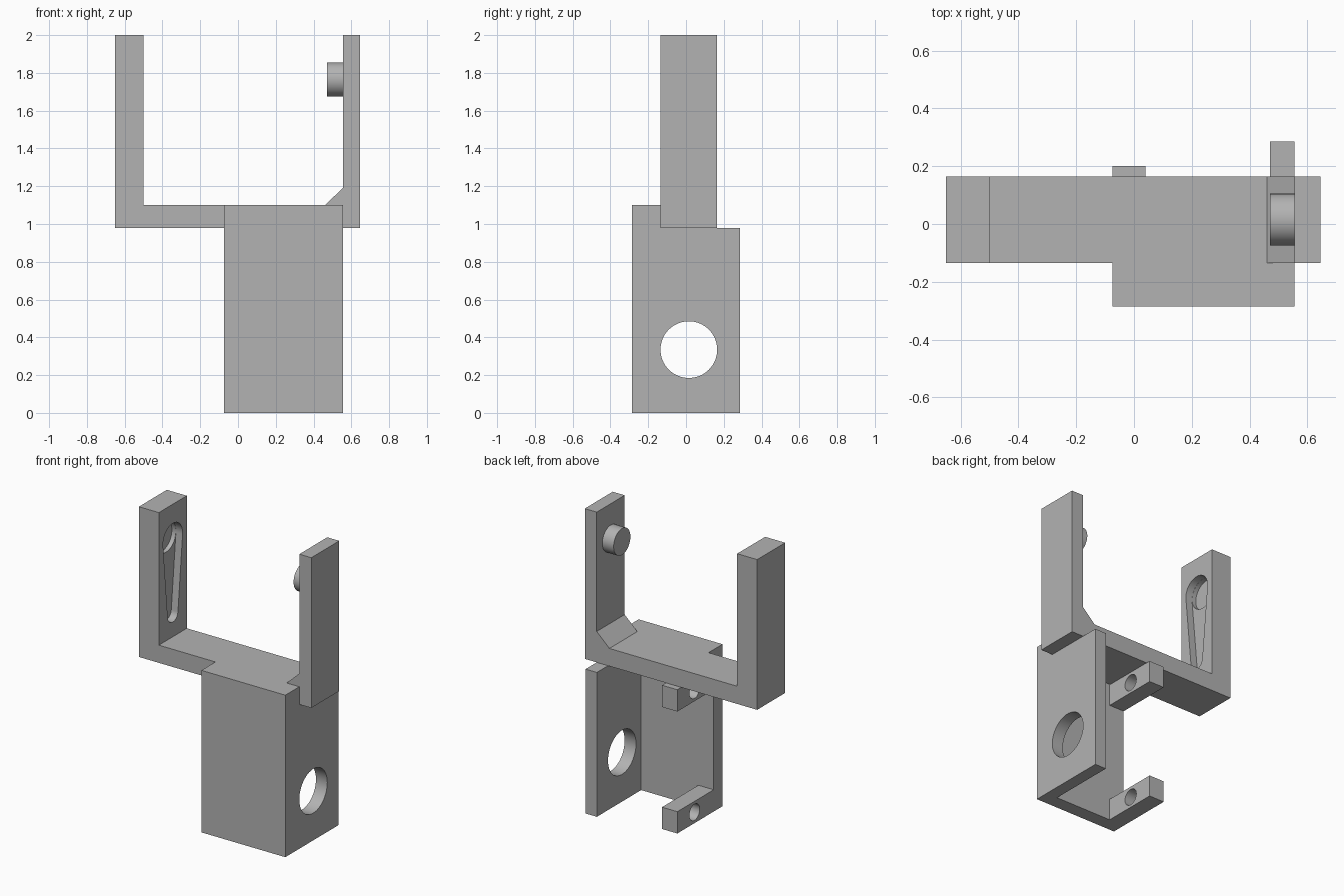
import bpy, bmesh, math
from mathutils import Matrix, Vector

cube = bpy.data.objects.get("Cube")
if cube:
    bpy.data.objects.remove(cube, do_unlink=True)

grey = bpy.data.materials.new("plain_grey")
grey.use_nodes = True
GREY = (0.45, 0.45, 0.45, 1)
grey.diffuse_color = GREY
grey.node_tree.nodes["Principled BSDF"].inputs["Base Color"].default_value = GREY


def finish(name, bm):
    bmesh.ops.recalc_face_normals(bm, faces=bm.faces)
    mesh = bpy.data.meshes.new(name)
    bm.to_mesh(mesh)
    bm.free()
    mesh.materials.append(grey)
    obj = bpy.data.objects.new(name, mesh)
    bpy.context.collection.objects.link(obj)
    return obj


def prism(name, points, direction):
    """Extrude a flat outline of 3D points along a direction."""
    bm = bmesh.new()
    face = bm.faces.new([bm.verts.new(p) for p in points])
    new = bmesh.ops.extrude_face_region(bm, geom=[face])["geom"]
    verts = [v for v in new if isinstance(v, bmesh.types.BMVert)]
    bmesh.ops.translate(bm, verts=verts, vec=Vector(direction))
    return finish(name, bm)


def box(name, x, y, z):
    outline = [(x[0], y[0], z[0]), (x[1], y[0], z[0]), (x[1], y[0], z[1]), (x[0], y[0], z[1])]
    return prism(name, outline, (0, y[1] - y[0], 0))


def rod(name, x, y, z, radius):
    """Cylinder lying along x."""
    bm = bmesh.new()
    place = Matrix.Translation(((x[0] + x[1]) / 2, y, z)) @ Matrix.Rotation(math.pi / 2, 4, "Y")
    bmesh.ops.create_cone(bm, cap_ends=True, segments=64, radius1=radius,
                          radius2=radius, depth=x[1] - x[0], matrix=place)
    return finish(name, bm)


def activate(obj):
    bpy.ops.object.select_all(action="DESELECT")
    obj.select_set(True)
    bpy.context.view_layer.objects.active = obj


def cut(obj, cutter):
    activate(obj)
    mod = obj.modifiers.new("cut", "BOOLEAN")
    mod.operation, mod.solver, mod.object = "DIFFERENCE", "EXACT", cutter
    bpy.ops.object.modifier_apply(modifier=mod.name)
    bpy.data.objects.remove(cutter, do_unlink=True)


def smooth(obj):
    activate(obj)
    bpy.ops.object.shade_smooth_by_angle(angle=math.radians(30))


MID = 0.015                # shared y axis of pin, slot and holes
PIN_Z, SLOT_Z = 1.765, 1.255
LEFT, RIGHT = -0.075, 0.555
ARM_Y = (-0.135, 0.165)
DECK = (0.98, 1.1)

# U-shaped yoke: thick arm, deck, bevelled corner and thin arm
profile = [(-0.65, 0.98), (0.645, 0.98), (0.645, 2), (RIGHT, 2), (RIGHT, 1.19),
           (0.46, 1.1), (-0.5, 1.1), (-0.5, 2), (-0.65, 2)]
yoke = prism("yoke", [(x, ARM_Y[0], z) for x, z in profile], (0, ARM_Y[1] - ARM_Y[0], 0))

# Tapered keyhole slot with a deeper round seat in the thick arm
big, small = 0.105, 0.055
lean = math.asin((big - small) / (PIN_Z - SLOT_Z))
outline = []
for radius, centre, start, end in ((big, PIN_Z, -lean, math.pi + lean),
                                   (small, SLOT_Z, math.pi + lean, 2 * math.pi - lean)):
    for i in range(33):
        a = start + (end - start) * i / 32
        outline.append((-0.55, MID + radius * math.cos(a), centre + radius * math.sin(a)))
cut(yoke, prism("slot_cutter", outline, (0.1, 0, 0)))
cut(yoke, rod("seat_cutter", (-0.58, -0.45), MID, PIN_Z, big - 0.001))
smooth(yoke)

# Pivot pin on the thin arm
smooth(rod("pivot_pin", (0.47, RIGHT), MID, PIN_Z, 0.09))

# Housing: front wall, deck extension and side wall with a round hole
box("front_wall", (LEFT, RIGHT), (-0.285, -0.19), (0, DECK[1]))
box("deck_extension", (LEFT, RIGHT), (-0.19, ARM_Y[0]), DECK)
side = box("side_wall", (0.47, RIGHT), (-0.19, 0.285), (0, DECK[0]))
cut(side, rod("hole_cutter", (0.4, 0.65), MID, 0.335, 0.15))
smooth(side)

# Drilled mounting tabs
for name, z in (("lower_tab", (0, 0.148)), ("upper_tab", (0.828, 0.976))):
    tab = box(name, (LEFT, 0.04), (-0.19, 0.2), z)
    cut(tab, rod("tab_cutter", (-0.2, 0.2), MID, sum(z) / 2, 0.055))
    smooth(tab)
